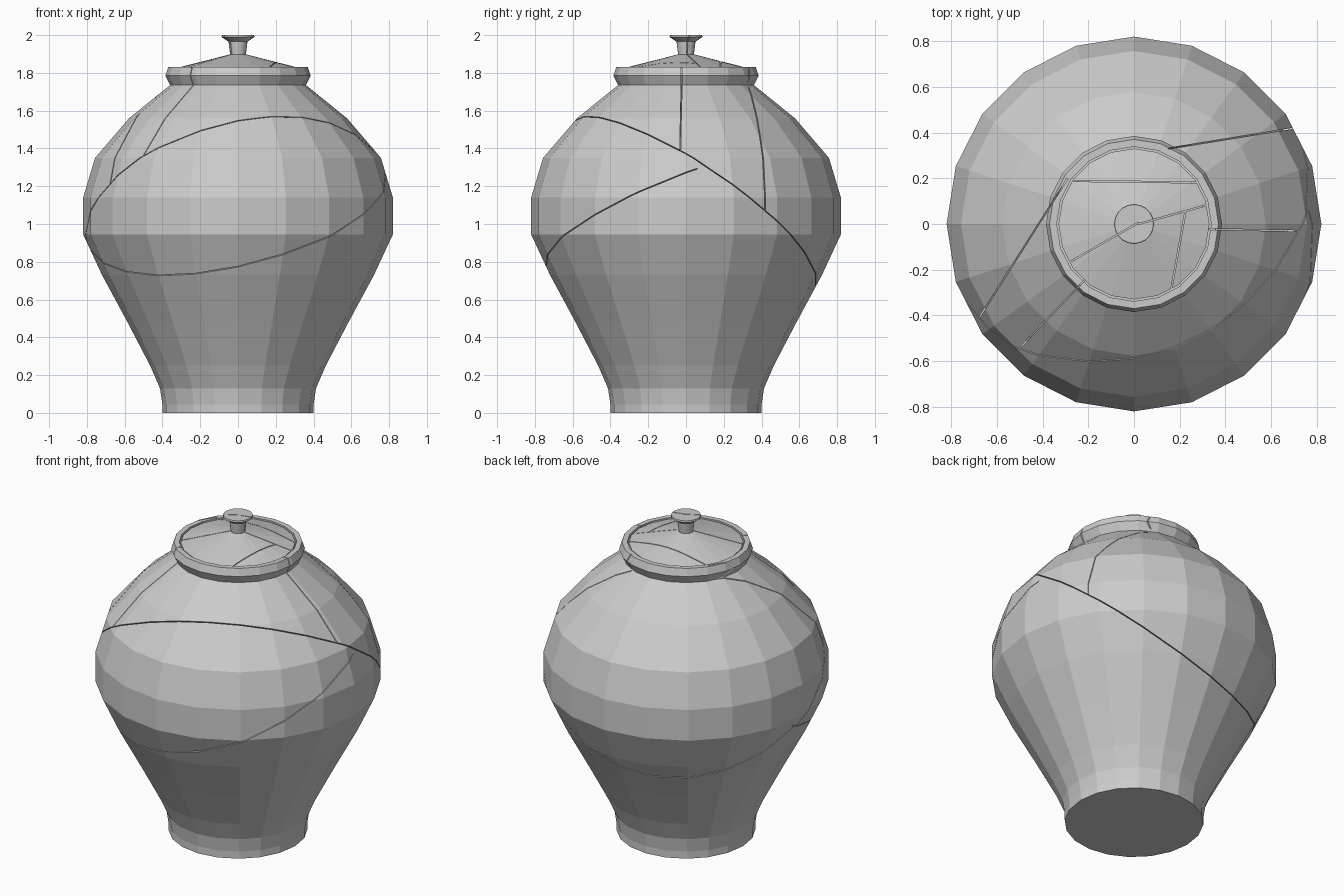
import bpy, bmesh
from math import cos, sin, tau
from mathutils import Vector

if "Cube" in bpy.data.objects:
    bpy.data.objects.remove(bpy.data.objects["Cube"])

SIDES = 20
CRACK = 0.005


def to_object(name, bm):
    bmesh.ops.recalc_face_normals(bm, faces=bm.faces)
    mesh = bpy.data.meshes.new(name)
    bm.to_mesh(mesh)
    bm.free()
    obj = bpy.data.objects.new(name, mesh)
    bpy.context.collection.objects.link(obj)
    return obj


def lathe(name, profile):
    """Spin a profile that starts and ends on the axis into a closed solid."""
    bm = bmesh.new()
    rings = []
    for r, z in profile:
        if r == 0:
            rings.append([bm.verts.new((0, 0, z))] * SIDES)
        else:
            rings.append([bm.verts.new((r * cos(tau * i / SIDES), r * sin(tau * i / SIDES), z))
                          for i in range(SIDES)])
    for a, b in zip(rings, rings[1:]):
        for i in range(SIDES):
            j = (i + 1) % SIDES
            bm.faces.new(dict.fromkeys((a[i], a[j], b[j], b[i])))
    return to_object(name, bm)


def blade(corners):
    """Thin slab around a flat quad, used to cut one crack."""
    pts = [Vector(c) for c in corners]
    n = (pts[1] - pts[0]).cross(pts[3] - pts[0]).normalized() * CRACK / 2
    bm = bmesh.new()
    lo = [bm.verts.new(p - n) for p in pts]
    hi = [bm.verts.new(p + n) for p in pts]
    bm.faces.new(lo[::-1])
    bm.faces.new(hi)
    for i in range(4):
        j = (i + 1) % 4
        bm.faces.new((lo[i], lo[j], hi[j], hi[i]))
    obj = to_object("crack_cutter", bm)
    obj.hide_render = True
    return obj


def crack(obj, corners):
    cutter = blade(corners)
    mod = obj.modifiers.new("crack", 'BOOLEAN')
    mod.operation = 'DIFFERENCE'
    mod.solver = 'EXACT'
    mod.object = cutter
    bpy.context.view_layer.objects.active = obj
    bpy.ops.object.modifier_apply(modifier=mod.name)
    bpy.data.objects.remove(cutter)


def upper_break(x, y):
    return 0.314 * x - 0.69 * y + 1.141


def lower_break(x, y):
    return 0.26 * x + 0.40 * y + 1.07


def sloped(plane, y0, y1):
    return [(x, y, plane(x, y)) for x, y in ((-1, y0), (1, y0), (1, y1), (-1, y1))]


def upright(p, q, bottom, top=2.1):
    return [(*p, bottom(*p)), (*q, bottom(*q)), (*q, top), (*p, top)]


# Jar: outer wall, rim, lid seat, then inner wall
jar = lathe("jar_body", [
    (0, 0), (0.40, 0), (0.40, 0.045), (0.413, 0.13), (0.465, 0.25), (0.585, 0.48),
    (0.72, 0.73), (0.82, 0.945), (0.82, 1.14), (0.757, 1.35), (0.577, 1.56),
    (0.36, 1.735), (0.385, 1.785), (0.37, 1.83), (0.338, 1.83), (0.338, 1.79),
    (0.31, 1.79), (0.31, 1.73), (0.535, 1.54), (0.71, 1.33), (0.775, 1.13), (0.775, 0.955),
    (0.675, 0.74), (0.54, 0.49), (0.42, 0.25), (0.36, 0.06), (0, 0.06)])

# Lid with flared knob
lid = lathe("lid", [
    (0, 1.795), (0.33, 1.795), (0.33, 1.825), (0.042, 1.898), (0.05, 1.965),
    (0.087, 1.99), (0.085, 2.0), (0, 2.0)])

# Two long sloping breaks around the jar
crack(jar, sloped(upper_break, -1, 1))
crack(jar, sloped(lower_break, -1, 0.06))

# Breaks from the rim down to the upper sloping break
for p, q in (((0.20, -0.02), (0.95, -0.035)), ((0.15, 0.33), (0.95, 0.46)),
             ((-0.29, 0.20), (-0.76, -0.54)), ((-0.20, -0.23), (-0.70, -0.75))):
    crack(jar, upright(p, q, upper_break))

# Breaks across the lid
for p, q in (((-0.4, 0.19), (0.4, 0.18)), ((-0.4, -0.235), (0.02, 0.006)),
             ((0.02, 0.0), (0.4, 0.105)), ((0.225, 0.055), (0.15, -0.36))):
    crack(lid, upright(p, q, lambda x, y: 1.7))
